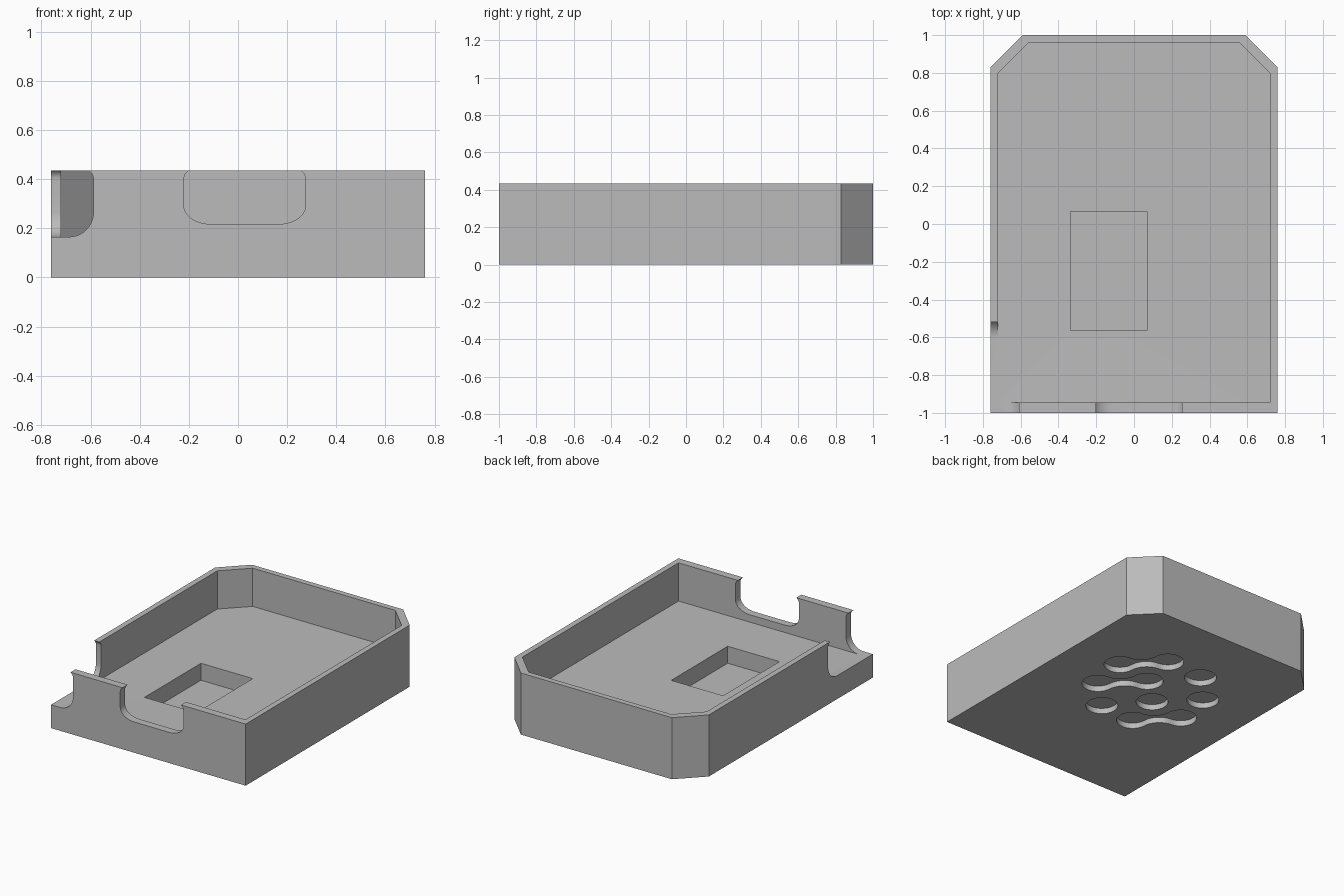
import bpy, bmesh
from math import sin, cos, pi, radians, atan2, hypot
from mathutils import Vector

cube = bpy.data.objects.get("Cube")
if cube:
    bpy.data.objects.remove(cube, do_unlink=True)

HEIGHT, FLOOR, POCKET_Z, HOLE_DEPTH = 0.435, 0.165, 0.045, 0.04

grey = bpy.data.materials.new("mid_grey")
grey.use_nodes = True
grey.diffuse_color = (0.5, 0.5, 0.5, 1)
grey.node_tree.nodes["Principled BSDF"].inputs["Base Color"].default_value = (0.5, 0.5, 0.5, 1)


def prism(name, outline, axis, lo, hi):
    """Extrude a 2D outline from lo to hi along one axis."""
    place = {"z": lambda u, v, w: (u, v, w),
             "y": lambda u, v, w: (u, w, v),
             "x": lambda u, v, w: (w, u, v)}[axis]
    bm = bmesh.new()
    rings = [[bm.verts.new(place(u, v, w)) for u, v in outline] for w in (lo, hi)]
    bm.faces.new(rings[0])
    bm.faces.new(rings[1])
    n = len(outline)
    for i in range(n):
        j = (i + 1) % n
        bm.faces.new((rings[0][i], rings[0][j], rings[1][j], rings[1][i]))
    bmesh.ops.recalc_face_normals(bm, faces=bm.faces)
    mesh = bpy.data.meshes.new(name)
    bm.to_mesh(mesh)
    bm.free()
    mesh.materials.append(grey)
    obj = bpy.data.objects.new(name, mesh)
    bpy.context.collection.objects.link(obj)
    return obj


def carve(target, cutter):
    """Subtract the cutter and discard it."""
    cutter.hide_render = True
    mod = target.modifiers.new("cut", "BOOLEAN")
    mod.operation, mod.solver, mod.object = "DIFFERENCE", "EXACT", cutter
    bpy.context.view_layer.objects.active = target
    bpy.ops.object.modifier_apply(modifier=mod.name)
    bpy.data.objects.remove(cutter, do_unlink=True)


def chamfered(half_x, front, back, cut):
    """Plan outline with both back corners cut off."""
    return [(-half_x, front), (half_x, front), (half_x, back - cut),
            (half_x - cut, back), (cut - half_x, back), (-half_x, back - cut)]


def notch_side(edge, bottom, rx, rz, sign=1, steps=10):
    """Notch edge: rounded bottom corner, upright, small lip at the rim."""
    pts = []
    for i in range(steps + 1):
        t = pi / 2 * i / steps
        pts.append((edge - sign * rx * (1 - sin(t)), bottom + rz * (1 - cos(t))))
    lip = 0.04
    for i in range(7):
        t = radians(60) * i / 6
        pts.append((edge - sign * lip * (1 - cos(t)), HEIGHT - 0.035 + lip * sin(t)))
    pts.append((pts[-1][0], HEIGHT + 0.1))
    return pts


def circle(c, r, n=40):
    return [(c[0] + r * cos(2 * pi * i / n), c[1] + r * sin(2 * pi * i / n)) for i in range(n)]


def dumbbell(a, b, r, waist, n=12):
    """Two round lobes blended by a concave waist."""
    a, b = Vector(a), Vector(b)
    half = (b - a).length / 2
    mid, along = (a + b) / 2, (b - a).normalized()
    across = Vector((-along.y, along.x))
    fillet = (half**2 + waist**2 - r**2) / (2 * (r - waist))
    rise = waist + fillet
    tangent = atan2(rise, -half)          # lobe angle where the blend begins
    spread = atan2(half, rise)
    local = []
    for i in range(2 * n + 1):            # lobe at b
        t = -tangent + 2 * tangent * i / (2 * n)
        local.append((half + r * cos(t), r * sin(t)))
    for i in range(1, n):                 # waist on one side
        t = spread - 2 * spread * i / n
        local.append((fillet * sin(t), rise - fillet * cos(t)))
    local += [(-u, -v) for u, v in local]
    return [tuple(mid + along * u + across * v) for u, v in local]


# Tray body and its open interior
tray = prism("tray", chamfered(0.76, -1, 1, 0.17), "z", 0, HEIGHT)
carve(tray, prism("cavity", chamfered(0.72, -0.945, 0.96, 0.163), "z", FLOOR, HEIGHT + 0.1))

# Rectangular pocket in the floor
pocket = [(-0.335, -0.565), (0.07, -0.565), (0.07, 0.065), (-0.335, 0.065)]
carve(tray, prism("pocket", pocket, "z", POCKET_Z, FLOOR + 0.1))

# Front wall notch
right = notch_side(0.275, 0.217, 0.11, 0.075)
left = notch_side(-0.22, 0.217, 0.11, 0.075, sign=-1)
carve(tray, prism("front_notch", right + left[::-1], "y", -1.1, -0.9))

# Open corner, cut through the front wall and the side wall
corner_start = [(-1.2, HEIGHT + 0.1), (-1.2, FLOOR)]
carve(tray, prism("corner_front", corner_start + notch_side(-0.588, FLOOR, 0.1, 0.1), "y", -1.1, -0.9))
carve(tray, prism("corner_side", corner_start + notch_side(-0.5, FLOOR, 0.1, 0.1), "x", -0.9, -0.7))

# Shallow round recesses underneath, some joined in pairs
R = 0.105
outlines = [circle(c, R) for c in ((-0.14, 0.51), (-0.34, 0.296), (-0.1, 0.065), (0.12, -0.185))]
outlines += [dumbbell(a, b, R, 0.045) for a, b in (
    ((0.375, 0.304), (0.156, 0.53)),
    ((0.327, 0.022), (0.098, 0.25)),
    ((-0.158, -0.203), (-0.38, 0.023)))]
for outline in outlines:
    carve(tray, prism("recess", outline, "z", -0.1, HOLE_DEPTH))

# Smooth curved edges, keep the corners crisp
bpy.ops.object.select_all(action="DESELECT")
tray.select_set(True)
bpy.context.view_layer.objects.active = tray
bpy.ops.object.shade_smooth_by_angle(angle=radians(30))
